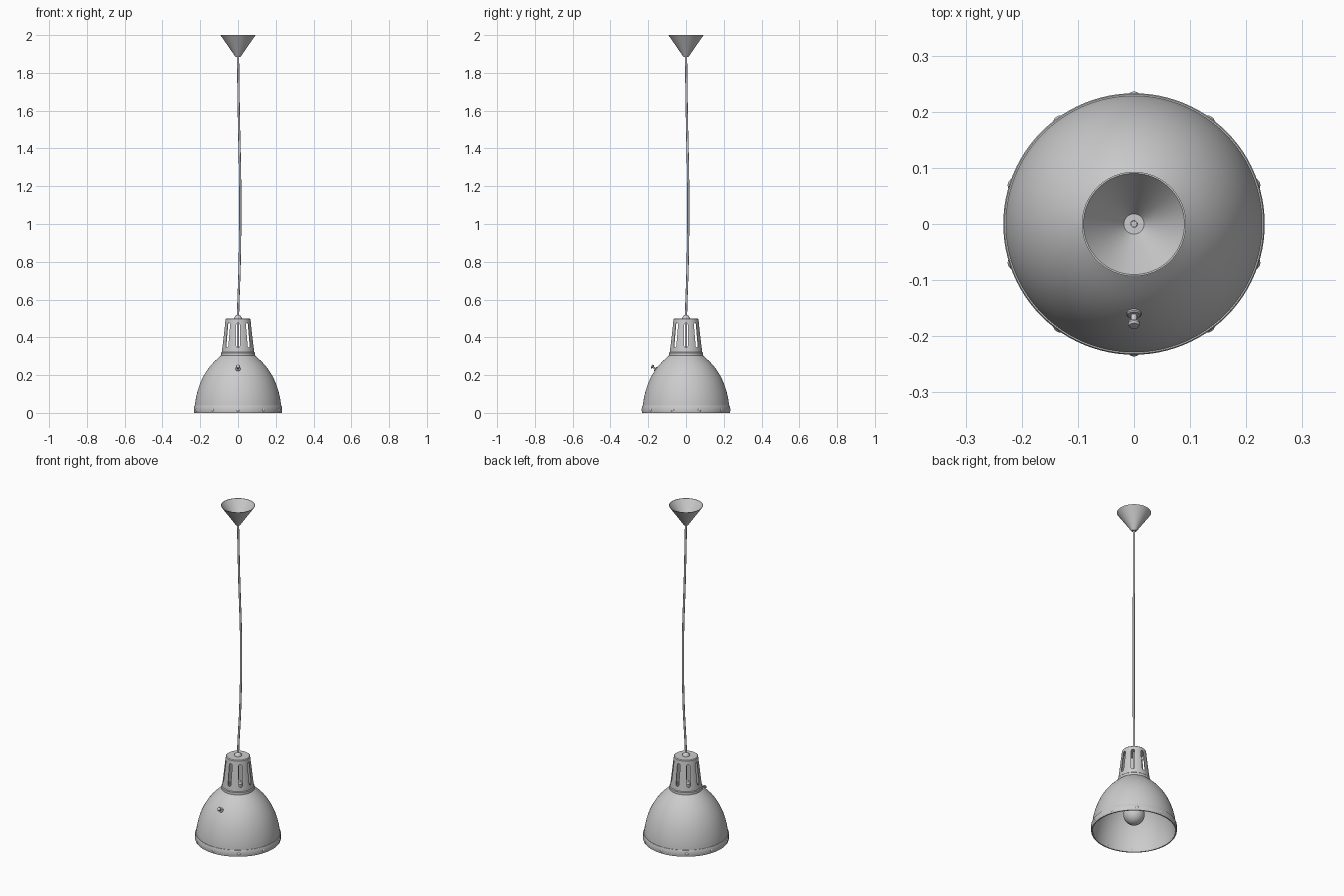
import bpy, bmesh, math
from mathutils import Vector, Matrix

if "Cube" in bpy.data.objects:
    bpy.data.objects.remove(bpy.data.objects["Cube"])

TAU = 2 * math.pi


def new_object(name, bm):
    bmesh.ops.recalc_face_normals(bm, faces=bm.faces)
    me = bpy.data.meshes.new(name)
    bm.to_mesh(me)
    bm.free()
    ob = bpy.data.objects.new(name, me)
    bpy.context.collection.objects.link(ob)
    return ob


def smooth(ob, angle=35):
    bpy.ops.object.select_all(action='DESELECT')
    ob.select_set(True)
    bpy.context.view_layer.objects.active = ob
    bpy.ops.object.shade_smooth_by_angle(angle=math.radians(angle))
    return ob


def lathe(name, profile, closed=False, n=64, matrix=None):
    """Spin an (r, z) profile around z; points with r = 0 become poles."""
    bm = bmesh.new()
    vs = [bm.verts.new((r, 0, z)) for r, z in profile]
    pairs = list(zip(vs, vs[1:])) + ([(vs[-1], vs[0])] if closed else [])
    es = [bm.edges.new(p) for p in pairs]
    bmesh.ops.spin(bm, geom=vs + es, cent=(0, 0, 0), axis=(0, 0, 1),
                   angle=TAU, steps=n, use_duplicate=False)
    bmesh.ops.remove_doubles(bm, verts=bm.verts, dist=1e-5)
    if matrix:
        bm.transform(matrix)
    return new_object(name, bm)


# ceiling canopy: thin open cone with a small floor
smooth(lathe("ceiling_canopy", [(0.006, 1.885), (0.014, 1.885), (0.019, 1.893), (0.093, 2.0),
                                (0.090, 2.0), (0.018, 1.897), (0.006, 1.897)], closed=True))

# gently bowed cord
cu = bpy.data.curves.new("cord", 'CURVE')
cu.dimensions = '3D'
cu.bevel_depth = 0.006
cu.bevel_resolution = 3
cu.use_fill_caps = True
sp = cu.splines.new('BEZIER')
path = [(0, 0, 1.905), (0.004, 0.004, 1.6), (0.012, 0.012, 1.15), (0.009, 0.009, 0.8), (0, 0, 0.5), (0, 0, 0.34)]
sp.bezier_points.add(len(path) - 1)
for bp, co in zip(sp.bezier_points, path):
    bp.co = co
    bp.handle_left_type = bp.handle_right_type = 'AUTO'
bpy.context.collection.objects.link(bpy.data.objects.new("cord", cu))

# cord grip on top of the neck
smooth(lathe("cord_grip", [(0, 0.495), (0.021, 0.495), (0.020, 0.505), (0.012, 0.516), (0.007, 0.519), (0, 0.519)], n=32))

# neck: tapered cup with a closed top and open bottom
neck = lathe("neck", [(0, 0.5), (0.062, 0.5), (0.066, 0.496), (0.086, 0.322), (0.090, 0.318), (0.090, 0.304),
                      (0.084, 0.304), (0.082, 0.322), (0.062, 0.494), (0, 0.494)])

# ventilation slots: eight radial stadium cutters
bm = bmesh.new()
hw, z0, z1 = 0.0095, 0.355, 0.467
outline = [(hw * math.cos(a), z1 + hw * math.sin(a)) for a in [math.pi * i / 8 for i in range(9)]]
outline += [(hw * math.cos(a), z0 + hw * math.sin(a)) for a in [math.pi + math.pi * i / 8 for i in range(9)]]
for k in range(8):
    rot = Matrix.Rotation(TAU * k / 8, 3, 'Z')
    f = bm.faces.new([bm.verts.new(rot @ Vector((0.035, y, z))) for y, z in outline])
    out = bmesh.ops.extrude_face_region(bm, geom=[f], use_keep_orig=True)["geom"]
    bmesh.ops.translate(bm, vec=rot @ Vector((0.08, 0, 0)),
                        verts=[v for v in out if isinstance(v, bmesh.types.BMVert)])
cutter = new_object("slot_cutter", bm)
cutter.hide_render = True
mod = neck.modifiers.new("slots", 'BOOLEAN')
mod.operation = 'DIFFERENCE'
mod.solver = 'EXACT'
mod.object = cutter
bpy.context.view_layer.objects.active = neck
bpy.ops.object.modifier_apply(modifier=mod.name)
bpy.data.objects.remove(cutter)
smooth(neck)

# dome shade: thin bell shell
outer = [(0.085, 0.308), (0.105, 0.291), (0.127, 0.270), (0.148, 0.247), (0.169, 0.218), (0.187, 0.187),
         (0.202, 0.153), (0.214, 0.117), (0.223, 0.078), (0.2285, 0.04), (0.2295, 0.0)]
inner = [(r - 0.004, max(z - 0.003, 0)) for r, z in reversed(outer)]
smooth(lathe("dome_shade", outer + inner, closed=True, n=96))

# rim band with ten rivets
smooth(lathe("rim_band", [(0.228, 0.0), (0.232, 0.0), (0.233, 0.003), (0.233, 0.035), (0.231, 0.038), (0.227, 0.038)],
             closed=True, n=96))
bm = bmesh.new()
for k in range(10):
    m = (Matrix.Rotation(TAU * k / 10 + math.pi / 2, 4, 'Z') @ Matrix.Translation((0.2295, 0, 0.016))
         @ Matrix.Diagonal((0.0065, 0.010, 0.010, 1)))
    bmesh.ops.create_uvsphere(bm, u_segments=16, v_segments=8, radius=1, matrix=m)
smooth(new_object("rim_rivets", bm))

# switch on the front of the dome, pointing out and up
tilt = Matrix.Translation((0, -0.158, 0.231)) @ Matrix.Rotation(math.radians(55), 4, 'X')
smooth(lathe("switch", [(0, -0.004), (0.013, -0.004), (0.013, 0.004), (0.011, 0.006), (0.005, 0.006), (0.005, 0.019),
                        (0.010, 0.021), (0.011, 0.025), (0.009, 0.029), (0, 0.030)], n=24, matrix=tilt))

# lamp socket and bulb
smooth(lathe("socket", [(0, 0.345), (0.016, 0.345), (0.024, 0.335), (0.026, 0.22), (0.022, 0.215), (0, 0.215)], n=32))
bulb = [(0, 0.225), (0.018, 0.225), (0.019, 0.195), (0.026, 0.172)]
bulb += [(0.058 * math.sin(a), 0.103 + 0.058 * math.cos(a)) for a in [math.radians(d) for d in range(40, 180, 10)]]
smooth(lathe("bulb", bulb + [(0, 0.045)], n=48))
